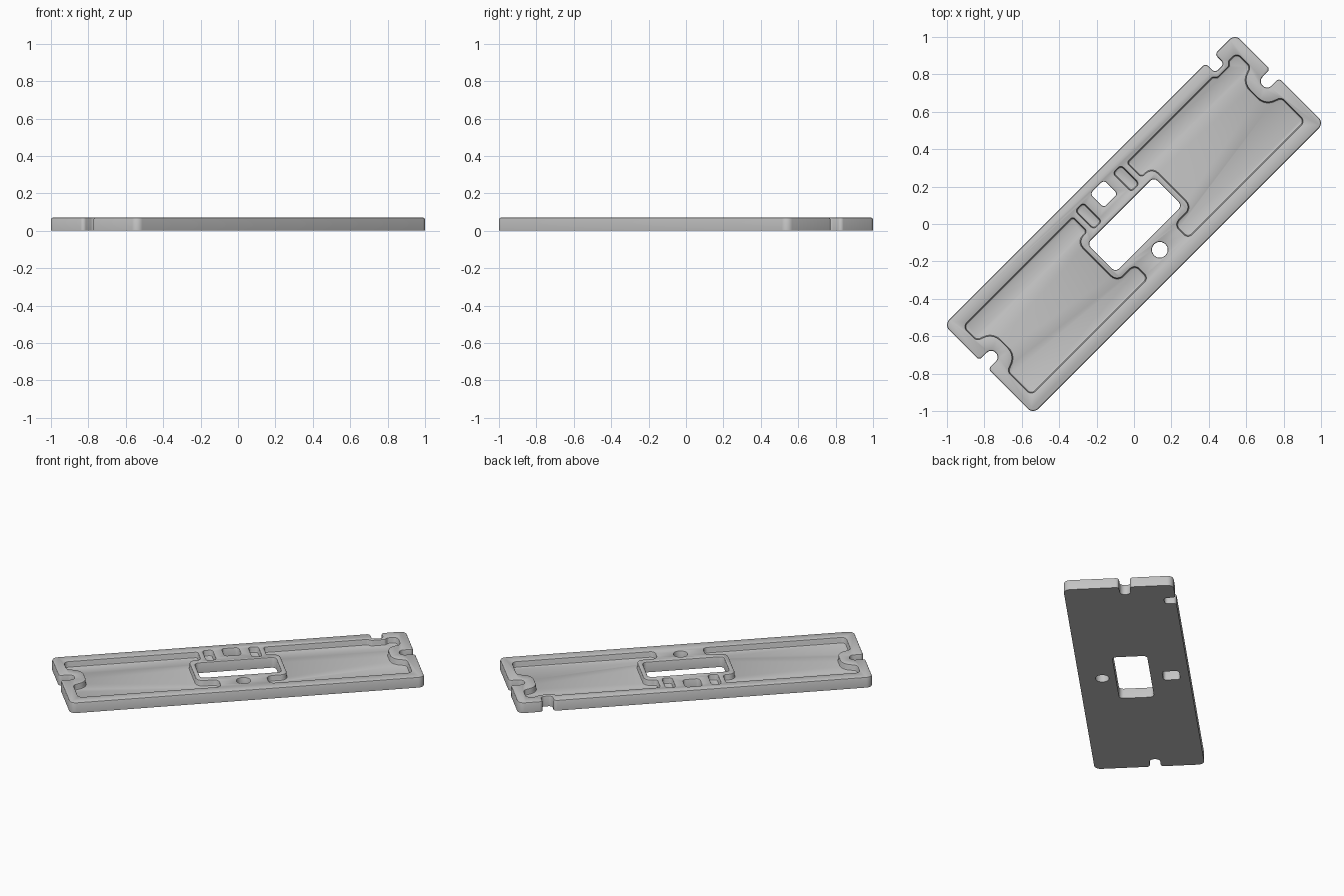
import bpy, bmesh, math
from mathutils import Vector

cube = bpy.data.objects.get("Cube")
if cube:
    bpy.data.objects.remove(cube, do_unlink=True)

HEIGHT, FLOOR = 0.07, 0.03
TURN = math.radians(45)   # the plate lies diagonally

grey = bpy.data.materials.new("light_grey")
grey.use_nodes = True
grey.diffuse_color = (0.55, 0.55, 0.55, 1)
grey.node_tree.nodes["Principled BSDF"].inputs["Base Color"].default_value = (0.55, 0.55, 0.55, 1)


def rounded(corners, steps=7):
    """Counter-clockwise outline from (along, across, radius) corners."""
    n, out = len(corners), []
    area = sum(corners[i - 1][0] * corners[i][1] - corners[i][0] * corners[i - 1][1]
               for i in range(n))
    if area < 0:
        corners = corners[::-1]
    for i, (u, v, r) in enumerate(corners):
        p = Vector((u, v))
        a = (Vector(corners[i - 1][:2]) - p).normalized()
        b = (Vector(corners[(i + 1) % n][:2]) - p).normalized()
        half = a.angle(b) / 2
        centre = p + (a + b).normalized() * r / math.sin(half)
        reach = r / math.tan(half)
        start, end = p + a * reach - centre, p + b * reach - centre
        sweep = start.angle_signed(end)
        for k in range(steps + 1):
            t = -sweep * k / steps
            c, s = math.cos(t), math.sin(t)
            out.append(centre + Vector((start.x * c - start.y * s, start.x * s + start.y * c)))
    return out


def offset(loop, d):
    """Move an outline outwards by d."""
    out = []
    for i, p in enumerate(loop):
        a = (p - loop[i - 1]).normalized()
        b = (loop[(i + 1) % len(loop)] - p).normalized()
        na, nb = Vector((a.y, -a.x)), Vector((b.y, -b.x))
        m = (na + nb).normalized()
        out.append(p + m * d / max(m.dot(na), 0.5))
    return out


def loft(name, loop, profile):
    """Solid from an outline and (height, offset) steps."""
    bm = bmesh.new()
    c, s = math.cos(TURN), math.sin(TURN)
    rings = [[bm.verts.new((p.x * c - p.y * s, p.x * s + p.y * c, z)) for p in offset(loop, d)]
             for z, d in profile]
    n = len(loop)
    for low, high in zip(rings, rings[1:]):
        for i in range(n):
            j = (i + 1) % n
            bm.faces.new((low[i], low[j], high[j], high[i]))
    bm.faces.new(rings[0][::-1])
    bm.faces.new(rings[-1])
    bmesh.ops.recalc_face_normals(bm, faces=bm.faces)
    mesh = bpy.data.meshes.new(name)
    bm.to_mesh(mesh)
    bm.free()
    mesh.materials.append(grey)
    ob = bpy.data.objects.new(name, mesh)
    bpy.context.collection.objects.link(ob)
    return ob


def box(u0, u1, v0, v1, r):
    return rounded([(u0, v0, r), (u1, v0, r), (u1, v1, r), (u0, v1, r)])


def mirror(corners):
    return [(-u, v, r) for u, v, r in corners][::-1]


# Plate outline with a notch in each end and one in the long side
end = [(1.1, -0.337, 0.04), (1.1, 0.003, 0.02), (1.01, 0.003, 0.032),
       (1.01, 0.07, 0.032), (1.1, 0.07, 0.02), (1.1, 0.337, 0.04)]
side_notch = [(0.947, 0.337, 0.02), (0.947, 0.265, 0.022),
              (0.878, 0.265, 0.022), (0.878, 0.337, 0.02)]
edge = [(HEIGHT - 0.008, 0), (HEIGHT - 0.0025, -0.0025), (HEIGHT, -0.008)]
plate = loft("plate", rounded(end + side_notch + mirror(end)), [(0, 0)] + edge)

# Cutter profiles: softened rim, and a filleted floor for the pockets
rim = [(HEIGHT - 0.006, 0), (HEIGHT - 0.002, 0.002), (HEIGHT, 0.006), (HEIGHT + 0.02, 0.006)]
through = [(-0.02, 0)] + rim
pocket = [(FLOOR, -0.012), (FLOOR + 0.0035, -0.0035), (FLOOR + 0.012, 0)] + rim

# Large recesses: curved around the end notch and the central window
around_notch = [(0.15, -0.258, 0.03), (1.035, -0.258, 0.03), (1.035, -0.08, 0.03),
                (0.945, -0.045, 0.075), (0.945, 0.12, 0.075), (1.035, 0.155, 0.03)]
far_corner = [(1.035, 0.258, 0.03)]
step_in = [(0.975, 0.258, 0.015), (0.955, 0.238, 0.015),
           (0.87, 0.238, 0.015), (0.85, 0.258, 0.015)]
around_window = [(0.205, 0.258, 0.015), (0.205, 0.148, 0.02), (0.282, 0.148, 0.045),
                 (0.282, -0.155, 0.045), (0.15, -0.155, 0.035)]
right_recess = around_notch + far_corner + step_in + around_window
left_recess = mirror(around_notch + far_corner + around_window)

cutters = [
    loft("recess_cutter", rounded(right_recess), pocket),
    loft("recess_cutter", rounded(left_recess), pocket),
    loft("window_cutter", box(-0.252, 0.252, -0.112, 0.102, 0.028), through),
    loft("square_hole_cutter", box(-0.052, 0.052, 0.176, 0.28, 0.02), through),
    loft("round_hole_cutter", box(-0.042, 0.042, -0.237, -0.153, 0.0415), through),
]
for sign in (-1, 1):
    mid = sign * 0.142
    cutters.append(loft("small_pocket_cutter",
                        box(mid - 0.03, mid + 0.03, 0.133, 0.272, 0.02), pocket))

# Cut everything out of the plate
bpy.ops.object.select_all(action='DESELECT')
bpy.context.view_layer.objects.active = plate
plate.select_set(True)
for cutter in cutters:
    mod = plate.modifiers.new("cut", 'BOOLEAN')
    mod.operation = 'DIFFERENCE'
    mod.solver = 'EXACT'
    mod.object = cutter
    bpy.ops.object.modifier_apply(modifier=mod.name)
    bpy.data.objects.remove(cutter, do_unlink=True)
bpy.ops.object.shade_smooth_by_angle(angle=math.radians(35))
